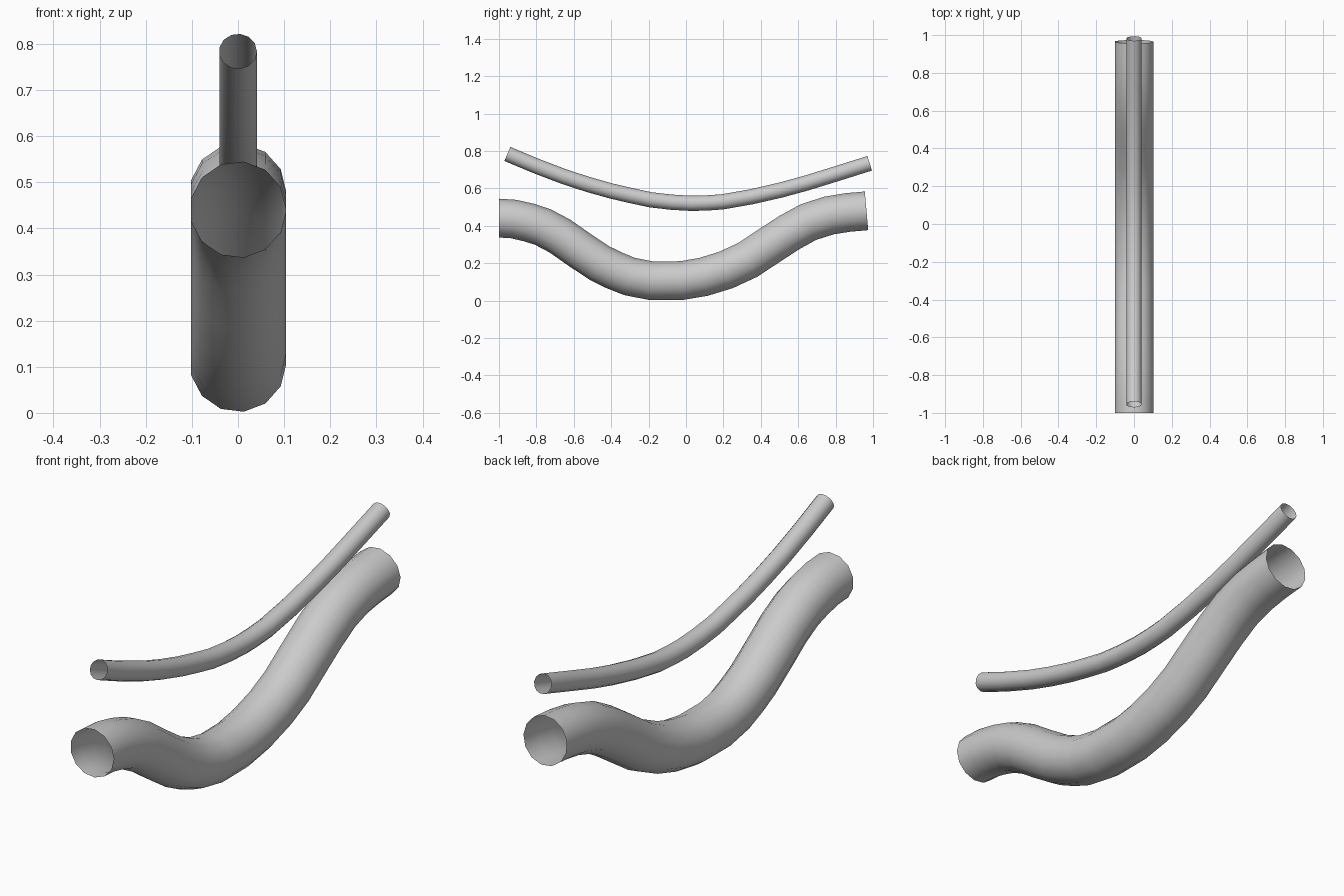
import bpy, bmesh
from math import sin, cos, tau
from mathutils import Vector

if "Cube" in bpy.data.objects:
    bpy.data.objects.remove(bpy.data.objects["Cube"])

SIDES = 13


def tube(name, path, radius, start_dir=None):
    """Open-ended smooth tube swept along (y, z) points."""
    pts = [Vector((0, y, z)) for y, z in path]
    bm = bmesh.new()
    rings = []
    for i, p in enumerate(pts):
        t = (pts[min(i + 1, len(pts) - 1)] - pts[max(i - 1, 0)]).normalized()
        if i == 0 and start_dir:
            t = Vector(start_dir)
        side = Vector((1, 0, 0))
        up = side.cross(t)
        rings.append([bm.verts.new(p + radius * (side * cos(tau * k / SIDES) + up * sin(tau * k / SIDES)))
                      for k in range(SIDES)])
    for a, b in zip(rings, rings[1:]):
        for k in range(SIDES):
            n = (k + 1) % SIDES
            bm.faces.new((a[k], a[n], b[n], b[k])).smooth = True
    bmesh.ops.recalc_face_normals(bm, faces=bm.faces)
    # make the shell face outward
    f = bm.faces[0]
    if f.normal.dot(f.calc_center_median() - (pts[0] + pts[1]) / 2) < 0:
        bmesh.ops.reverse_faces(bm, faces=bm.faces)
    me = bpy.data.meshes.new(name)
    bm.to_mesh(me)
    bm.free()
    ob = bpy.data.objects.new(name, me)
    bpy.context.collection.objects.link(ob)
    return ob


# thick S-shaped lower tube
tube("thick_tube", [
    (-1.0, .441), (-.922, .436), (-.842, .418), (-.767, .394), (-.676, .346),
    (-.564, .268), (-.463, .201), (-.382, .161), (-.302, .129), (-.185, .106),
    (-.024, .107), (.094, .127), (.214, .164), (.329, .217), (.447, .295),
    (.553, .364), (.655, .420), (.765, .455), (.864, .471), (.965, .480)],
    .1045, (0, 1, 0))

# thin sagging upper tube
tube("thin_tube", [
    (-.955, .784), (-.805, .721), (-.650, .662), (-.527, .622), (-.404, .587),
    (-.297, .562), (-.190, .539), (-.078, .526), (.029, .520), (.110, .522),
    (.195, .528), (.350, .555), (.511, .592), (.639, .627), (.778, .670),
    (.880, .702), (.982, .734)], .041)
